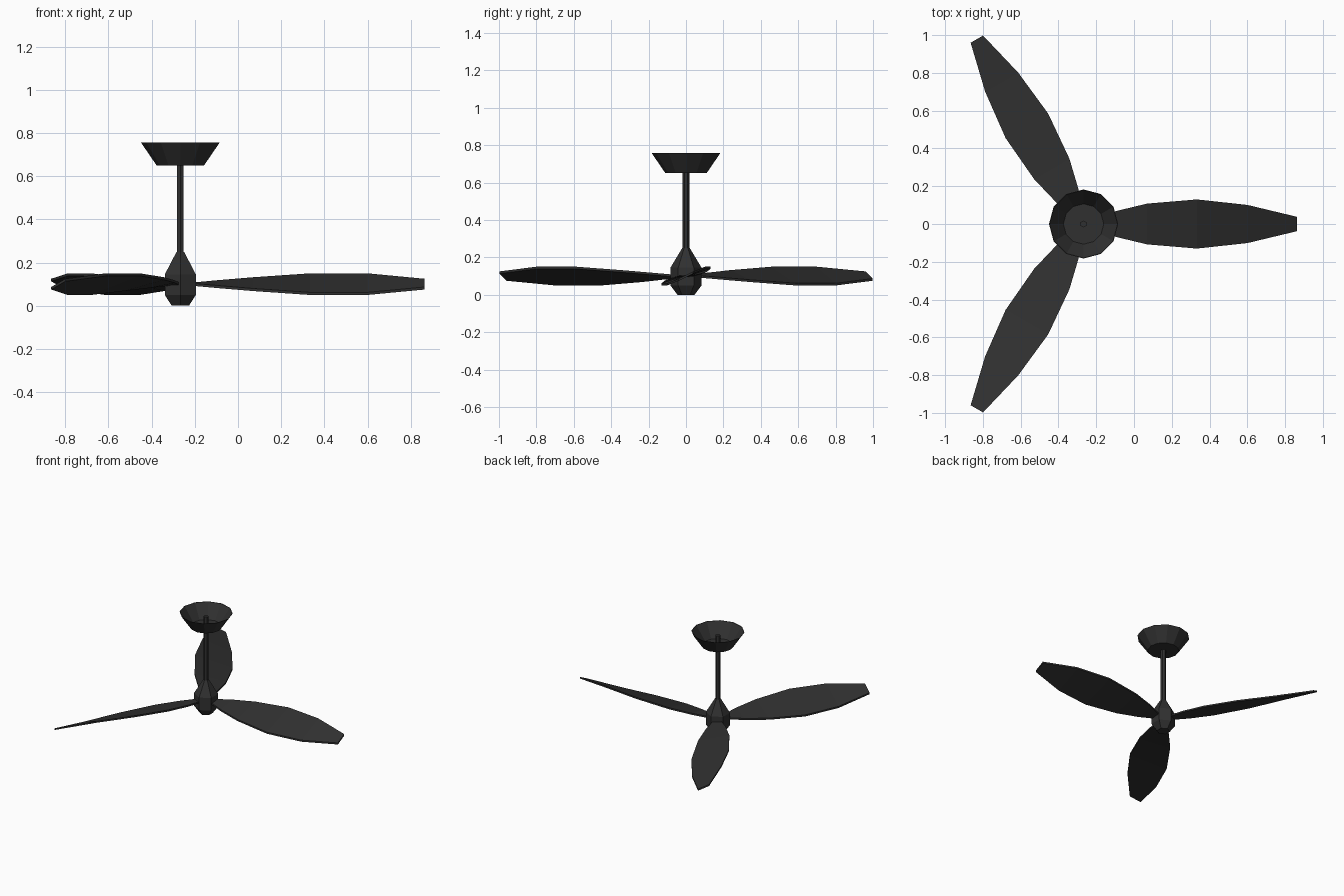
import bpy, bmesh, math
from mathutils import Matrix

if "Cube" in bpy.data.objects:
    bpy.data.objects.remove(bpy.data.objects["Cube"])

CX = -0.267          # fan axis position on x
BLADE_Z = 0.10

black = bpy.data.materials.new("matte_black")
black.diffuse_color = (0.03, 0.03, 0.03, 1)
black.use_nodes = True
black.node_tree.nodes["Principled BSDF"].inputs["Base Color"].default_value = black.diffuse_color


def finish(name, bm):
    bmesh.ops.recalc_face_normals(bm, faces=bm.faces)
    me = bpy.data.meshes.new(name)
    bm.to_mesh(me)
    bm.free()
    me.materials.append(black)
    ob = bpy.data.objects.new(name, me)
    bpy.context.collection.objects.link(ob)
    return ob


def loft(name, rings, cap_start=True, cap_end=True, matrix=Matrix()):
    """Skin a list of equal-length point rings."""
    bm = bmesh.new()
    vr = [[bm.verts.new(matrix @ Matrix.Translation(p).to_translation()) for p in r] for r in rings]
    n = len(vr[0])
    for a, b in zip(vr, vr[1:]):
        for i in range(n):
            j = (i + 1) % n
            bm.faces.new((a[i], a[j], b[j], b[i]))
    if cap_start:
        bm.faces.new(vr[0])
    if cap_end:
        bm.faces.new(vr[-1])
    return finish(name, bm)


def turned(name, profile, sides, **caps):
    """Low-poly lathe around the fan axis, corner on the y axis."""
    rings = [[(CX + r * math.sin(2 * math.pi * i / sides),
               r * math.cos(2 * math.pi * i / sides), z) for i in range(sides)]
             for r, z in profile]
    return loft(name, rings, **caps)


# Motor hub, down rod and open ceiling cup
turned("motor_hub", [(0.046, 0), (0.083, 0.05), (0.083, 0.145), (0.02, 0.25)], 6)
turned("down_rod", [(0.018, 0.2), (0.018, 0.73)], 6)
turned("ceiling_cup", [(0.183, 0.757), (0.110, 0.65), (0.107, 0.654), (0.180, 0.757), (0.183, 0.757)],
       12, cap_start=False, cap_end=False)
turned("cup_floor", [(0.109, 0.65), (0.109, 0.654)], 12)

# Twisted blades: radius, half width, half rise
T = 0.006
stations = [(0.05, 0.025, 0.001), (0.17, 0.068, 0.012), (0.337, 0.108, 0.026),
            (0.60, 0.130, 0.044), (0.867, 0.101, 0.044), (1.13, 0.038, 0.019)]
for k in range(3):
    m = Matrix.Translation((CX, 0, BLADE_Z)) @ Matrix.Rotation(k * math.tau / 3, 4, 'Z')
    rings = [[(r, -w, -h - T), (r, w, h - T), (r, w, h + T), (r, -w, -h + T)]
             for r, w, h in stations]
    loft("blade_%d" % (k + 1), rings, matrix=m)
